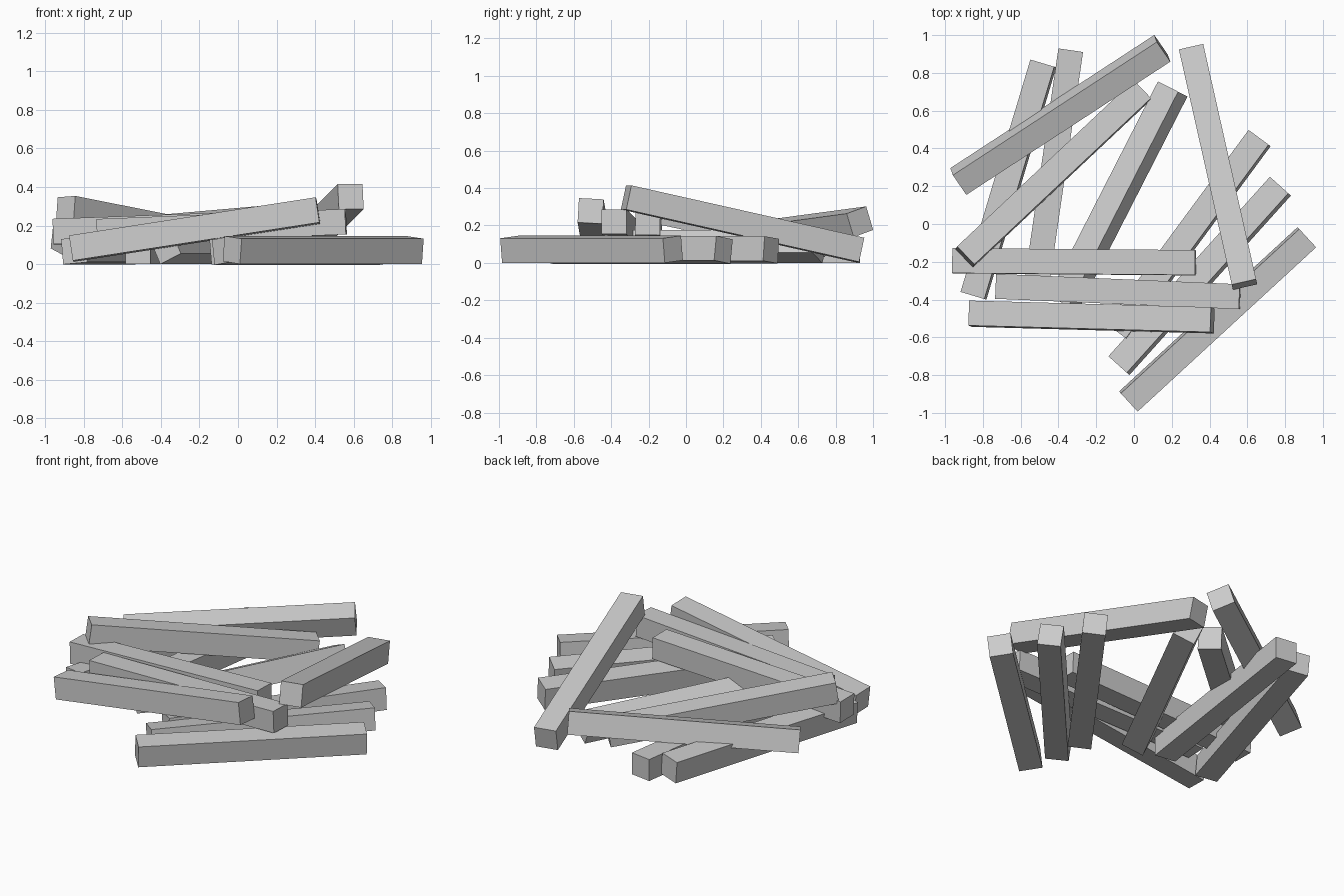
import bpy
import math
from mathutils import Vector, Matrix

cube = bpy.data.objects.get("Cube")
if cube:
    bpy.data.objects.remove(cube, do_unlink=True)

# One plain grey for the whole pile
grey = bpy.data.materials.new("plain_grey")
grey.use_nodes = True
colour = (0.6, 0.6, 0.6, 1)
grey.diffuse_color = colour
grey.node_tree.nodes["Principled BSDF"].inputs["Base Color"].default_value = colour

THICK = 0.132


def beam(name, start, end, lean=0):
    """Square beam between two end centres; lean tips its top to the right."""
    a, b = Vector(start), Vector(end)
    axis = (b - a).normalized()
    side = Vector((0, 0, 1)).cross(axis).normalized()
    up = axis.cross(side)
    frame = Matrix((axis, side, up)).transposed().to_4x4()
    roll = Matrix.Rotation(math.radians(lean), 4, 'X')
    bpy.ops.mesh.primitive_cube_add(size=1)
    obj = bpy.context.object
    obj.name = name
    size = Matrix.Diagonal(((b - a).length, THICK, THICK, 1))
    obj.data.transform(roll @ size)
    obj.matrix_world = Matrix.Translation((a + b) / 2) @ frame
    obj.data.materials.append(grey)


LOW = THICK / 2

# Beams lying on the ground
beam("ground_beam_left", (-0.85, -0.38, 0.07), (-0.48, 0.85, 0.07), -5)
beam("ground_beam_back", (-0.52, -0.35, LOW), (-0.335, 0.92, LOW))
beam("ground_beam_middle", (-0.375, -0.42, 0.087), (0.205, 0.715, 0.087), -25)
beam("ground_beam_right", (-0.09, -0.57, 0.07), (0.665, 0.455, 0.07), -6)
beam("ground_beam_inner", (-0.08, -0.75, 0.07), (0.775, 0.2, 0.07), -8)
beam("ground_beam_front", (-0.03, -0.94, 0.073), (0.915, -0.07, 0.073), 6)

# Beams resting across the lower layer
beam("cross_beam_middle", (-0.96, -0.195, 0.168), (0.325, -0.205, 0.215), -1)
beam("cross_beam_inner", (-0.73, -0.33, 0.168), (0.56, -0.385, 0.22))
beam("cross_beam_front", (-0.865, -0.475, 0.08), (0.415, -0.51, 0.278), -3)
beam("cross_beam_back", (-0.93, 0.225, 0.125), (0.15, 0.93, 0.22), 17)

# Beams leaning on top of the pile
beam("top_beam_left", (-0.895, -0.175, 0.285), (0.04, 0.705, 0.1), -3)
beam("top_beam_right", (0.305, 0.925, 0.07), (0.585, -0.32, 0.35))
